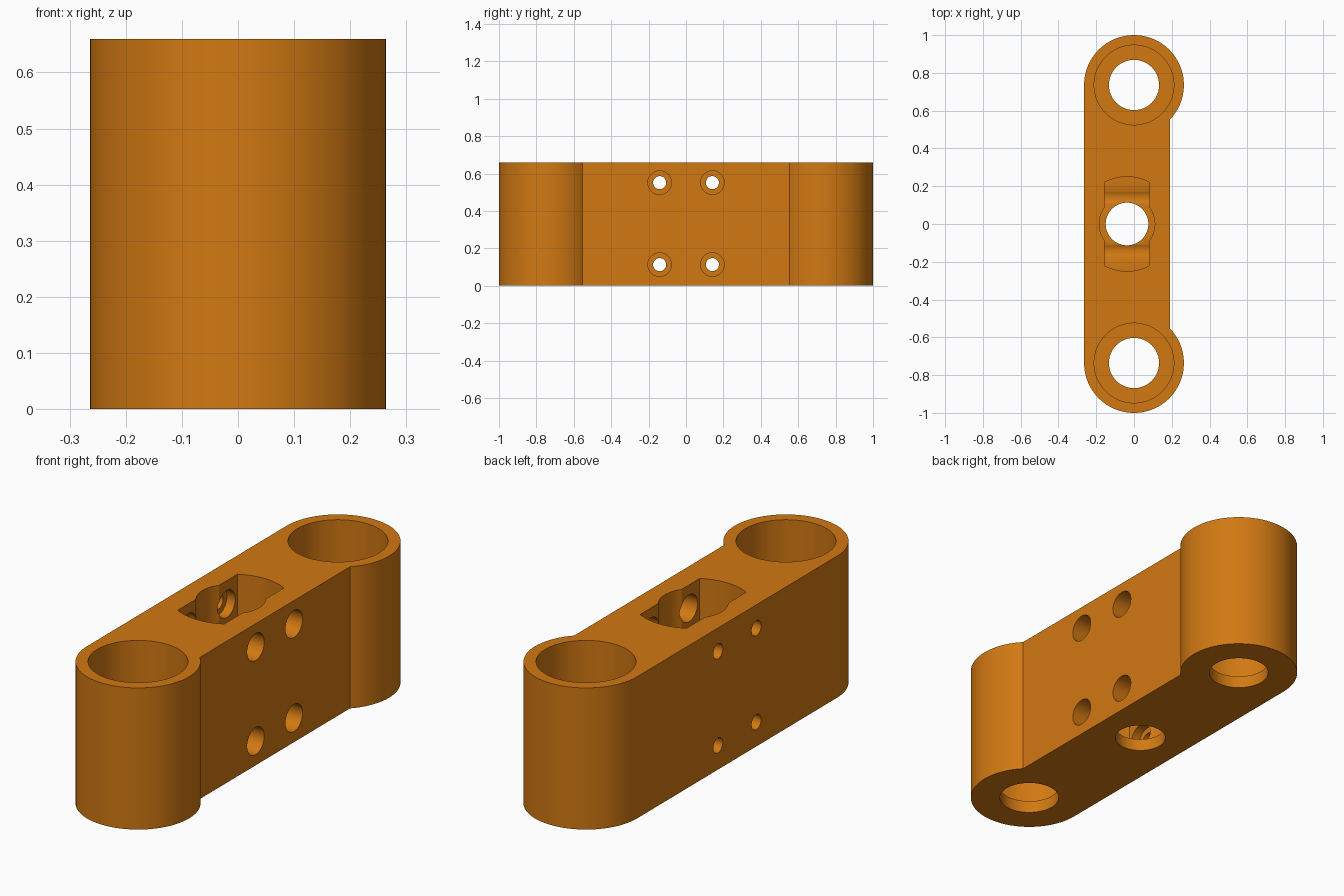
import bpy, bmesh, math

if "Cube" in bpy.data.objects:
    bpy.data.objects.remove(bpy.data.objects["Cube"])

H = 0.66            # body height
END_Y = 0.736       # distance of the end bosses from the centre
R = 0.264           # boss radius
FACE_X = 0.19       # flat right-hand face
MID_X = -0.037      # centre line of the bar
FLOOR = 0.058       # thickness left under the pockets

orange = bpy.data.materials.new("orange")
orange.diffuse_color = (0.64, 0.19, 0.006, 1)
orange.use_nodes = True
orange.node_tree.nodes["Principled BSDF"].inputs["Base Color"].default_value = orange.diffuse_color


def arc(cx, cy, r, a0, a1, n):
    """Points on an arc, angles in degrees."""
    return [(cx + r * math.cos(math.radians(a0 + (a1 - a0) * i / n)),
             cy + r * math.sin(math.radians(a0 + (a1 - a0) * i / n)))
            for i in range(n + 1)]


def circle(cx, cy, r, n=64):
    return arc(cx, cy, r, 0, 360, n)[:-1]


def prism(name, pts, lo, hi, axis="z"):
    """Extrude a closed profile along z, or a (y, z) profile along x."""
    place = (lambda p, h: (p[0], p[1], h)) if axis == "z" else (lambda p, h: (h, p[0], p[1]))
    bm = bmesh.new()
    low = [bm.verts.new(place(p, lo)) for p in pts]
    high = [bm.verts.new(place(p, hi)) for p in pts]
    bm.faces.new(low[::-1])
    bm.faces.new(high)
    n = len(pts)
    for i in range(n):
        j = (i + 1) % n
        bm.faces.new((low[i], low[j], high[j], high[i]))
    bmesh.ops.recalc_face_normals(bm, faces=bm.faces)
    mesh = bpy.data.meshes.new(name)
    bm.to_mesh(mesh)
    bm.free()
    mesh.materials.append(orange)
    obj = bpy.data.objects.new(name, mesh)
    bpy.context.collection.objects.link(obj)
    return obj


# Body: rounded bar whose bosses stand proud of the right-hand face
notch = math.degrees(math.acos(FACE_X / R))
outline = arc(0, END_Y, R, -notch, 180, 72) + arc(0, -END_Y, R, 180, 360 + notch, 72)
body = prism("clamp_body", outline, 0, H)

cutters = []
# Stepped bores in both end bosses
for s in (-1, 1):
    cutters.append(prism("boss_pocket", circle(0, s * END_Y, 0.211, 96), FLOOR, H + 0.1))
    cutters.append(prism("boss_hole", circle(0, s * END_Y, 0.133), -0.1, FLOOR + 0.05))

# Central pocket: a round well crossed by a slot with curved ends
half = 0.12
well = math.degrees(math.acos(half / 0.147))
slot = math.degrees(math.acos(half / 0.25))
pocket = []
for turn in (0, 180):
    pocket += arc(MID_X, 0, 0.147, turn - well, turn + well, 20)
    pocket += arc(MID_X, 0, 0.25, turn + slot, turn + 180 - slot, 20)
cutters.append(prism("centre_pocket", pocket, FLOOR, H + 0.1))
cutters.append(prism("centre_hole", circle(MID_X, 0, 0.113), -0.1, FLOOR + 0.05))

# Four counterbored cross holes
for y in (-0.141, 0.141):
    for z in (0.113, 0.551):
        cutters.append(prism("screw_counterbore", circle(y, z, 0.063, 48), -0.2, 0.4, "x"))
        cutters.append(prism("screw_hole", circle(y, z, 0.035, 32), -0.4, -0.15, "x"))

# Cut everything, then drop the cutters
bpy.context.view_layer.objects.active = body
body.select_set(True)
for c in cutters:
    c.hide_render = True
    mod = body.modifiers.new("cut", "BOOLEAN")
    mod.operation = "DIFFERENCE"
    mod.solver = "EXACT"
    mod.object = c
    bpy.ops.object.modifier_apply(modifier=mod.name)
for c in cutters:
    bpy.data.objects.remove(c)

bpy.ops.object.select_all(action="DESELECT")
body.select_set(True)
bpy.ops.object.shade_smooth_by_angle(angle=math.radians(30))
